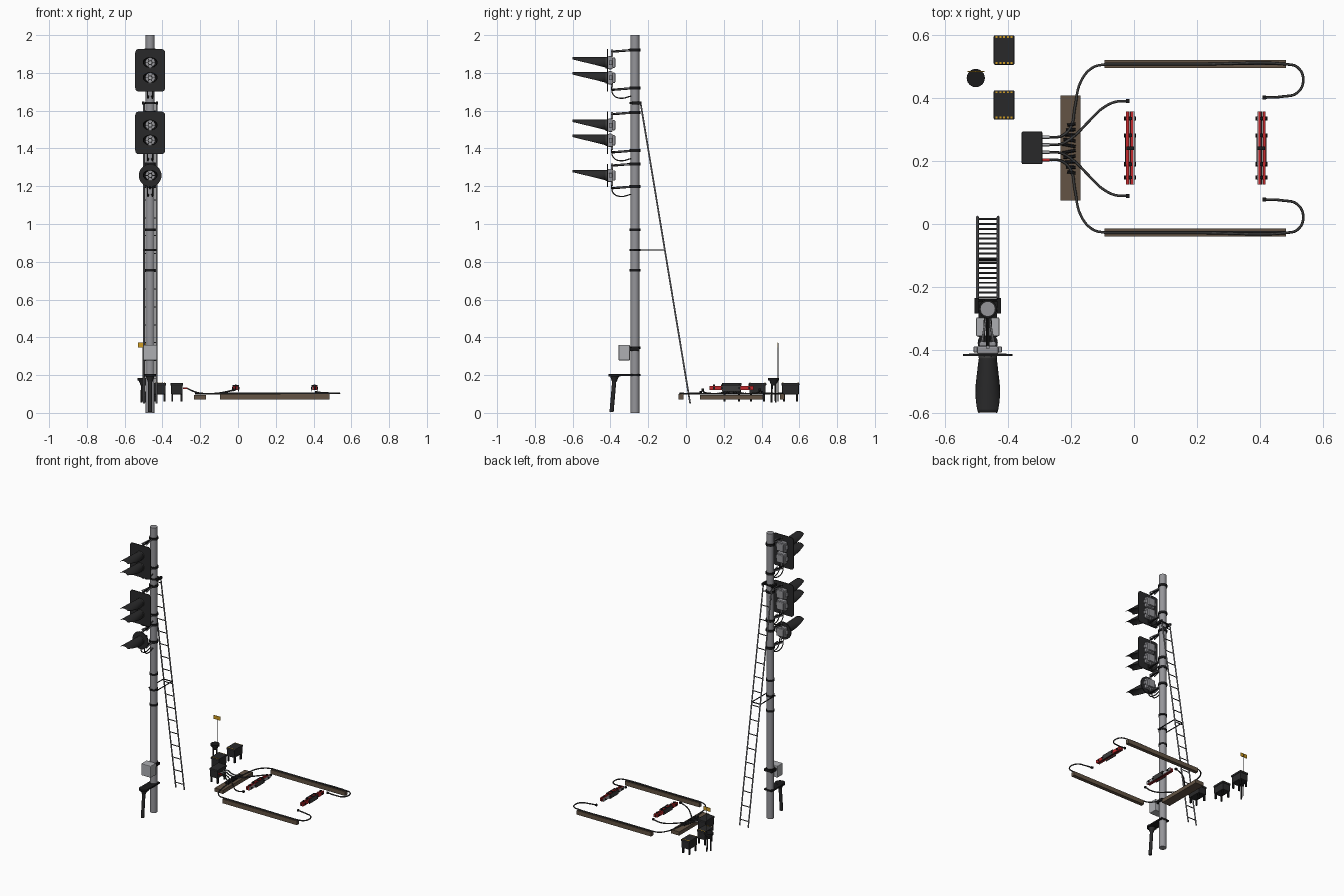
import bpy, bmesh, math
from mathutils import Vector

if "Cube" in bpy.data.objects:
    bpy.data.objects.remove(bpy.data.objects["Cube"])

def mat(name, r, g, b):
    m = bpy.data.materials.new(name)
    m.diffuse_color = (r, g, b, 1)
    m.use_nodes = True
    m.node_tree.nodes["Principled BSDF"].inputs["Base Color"].default_value = m.diffuse_color
    return m

GREY = mat("mast grey", .30, .30, .32)
LIGHT = mat("light grey", .42, .43, .45)
DARK = mat("dark grey", .022, .022, .023)
BLACK = mat("black", .010, .010, .011)
CABLE = mat("cable grey", .045, .045, .045)
BROWN = mat("timber brown", .125, .088, .058)
RED = mat("red", .55, .022, .025)
YELLOW = mat("yellow", .62, .33, .015)

def finish(name, bm, m, smooth=False):
    bmesh.ops.recalc_face_normals(bm, faces=bm.faces)
    me = bpy.data.meshes.new(name)
    bm.to_mesh(me)
    bm.free()
    ob = bpy.data.objects.new(name, me)
    bpy.context.collection.objects.link(ob)
    me.materials.append(m)
    if smooth:
        bpy.ops.object.select_all(action='DESELECT')
        ob.select_set(True)
        bpy.context.view_layer.objects.active = ob
        bpy.ops.object.shade_smooth_by_angle(angle=math.radians(40))
    return ob

def box(name, x0, x1, y0, y1, z0, z1, m, bevel=0):
    bm = bmesh.new()
    bmesh.ops.create_cube(bm, size=1)
    for v in bm.verts:
        v.co = ((x0 + x1) / 2 + v.co.x * (x1 - x0), (y0 + y1) / 2 + v.co.y * (y1 - y0),
                (z0 + z1) / 2 + v.co.z * (z1 - z0))
    if bevel:
        bmesh.ops.bevel(bm, geom=bm.edges[:], offset=bevel, segments=2, affect='EDGES', profile=.5)
    return finish(name, bm, m)

def rod(name, a, b, r, m, r2=None, n=16):
    a, b = Vector(a), Vector(b)
    bm = bmesh.new()
    bmesh.ops.create_cone(bm, cap_ends=True, segments=n, radius1=r, radius2=r if r2 is None else r2,
                          depth=(b - a).length)
    q = Vector((0, 0, 1)).rotation_difference(b - a)
    for v in bm.verts:
        v.co = q @ v.co + (a + b) / 2
    return finish(name, bm, m, n > 8)

def tube(name, pts, r, m):
    cu = bpy.data.curves.new(name, 'CURVE')
    cu.dimensions = '3D'
    cu.bevel_depth, cu.bevel_resolution, cu.resolution_u = r, 1, 6
    cu.use_fill_caps = True
    s = cu.splines.new('BEZIER')
    s.bezier_points.add(len(pts) - 1)
    for bp, p in zip(s.bezier_points, pts):
        bp.co = p
        bp.handle_left_type = bp.handle_right_type = 'AUTO'
    cu.materials.append(m)
    ob = bpy.data.objects.new(name, cu)
    bpy.context.collection.objects.link(ob)
    bpy.ops.object.select_all(action='DESELECT')
    ob.select_set(True)
    bpy.context.view_layer.objects.active = ob
    bpy.ops.object.convert(target='MESH')

MX, MY = -.465, -.27

# Mast and its bands
rod("mast", (MX, MY, 0), (MX, MY, 2), .024, GREY, n=24)
for z in (.2, .345, .755, .862, .97, 1.64):
    rod("mast_band", (MX, MY, z - .006), (MX, MY, z + .006), .028, BLACK, n=24)

# Signal heads
def visor(c):
    bm = bmesh.new()
    rows, N, K = [], 14, 16
    for i in range(N + 1):
        t = i / N
        r = .028 + .021 * t
        zc = c + .03 - r
        edge = c - .027 + .046 * t
        am = math.acos(max(-1, min(1, (edge - zc) / r)))
        rows.append([bm.verts.new((MX + r * math.sin(a), -.42 - .18 * t, zc + r * math.cos(a)))
                     for a in (am * (2 * k / K - 1) for k in range(K + 1))])
    for p, q in zip(rows, rows[1:]):
        for k in range(K):
            bm.faces.new((p[k], p[k + 1], q[k + 1], q[k]))
    ob = finish("visor", bm, DARK, True)
    md = ob.modifiers.new("thickness", 'SOLIDIFY')
    md.thickness = .0025

def lamp(c):
    visor(c)
    rod("lens_bezel", (MX, -.417, c), (MX, -.426, c), .03, CABLE, n=24)
    rod("lens", (MX, -.42, c), (MX, -.429, c), .025, GREY, n=24)
    for k in range(6):
        a = k * math.pi / 3
        d = Vector((math.cos(a), 0, math.sin(a)))
        o = Vector((MX, -.43, c))
        rod("lens_spoke", o + d * .01, o + d * .025, .0018, DARK, n=6)
    rod("lens_ring", (MX, -.42, c), (MX, -.431, c), .013, DARK)
    rod("lens_centre", (MX, -.42, c), (MX, -.433, c), .008, LIGHT)
    # Rear housing with lid and latches
    box("lamp_housing", MX - .034, MX + .034, -.414, -.388, c - .035, c + .035, GREY, .006)
    box("housing_lid", MX - .027, MX + .027, -.39, -.374, c - .027, c + .027, GREY, .005)
    for s in (-1, 1):
        box("housing_latch", MX + s * .038 - .007, MX + s * .038 + .007, -.408, -.39,
            c - .012, c + .012, GREY, .002)

def mount(top, low, cable):
    for z, e in ((top, -.03), (low, .03)):
        rod("bracket_pin", (MX, -.392, z + .006), (MX, -.392, z + e), .006, GREY, n=10)
        rod("bracket_arm", (MX, -.396, z - .006), (MX, MY, z + .004), .006, BLACK, n=8)
        rod("bracket_band", (MX, MY, z - .005), (MX, MY, z + .011), .029, BLACK, n=24)
        for s in (-1, 1):
            rod("bracket_brace", (MX + s * .018, -.375, z - .003), (MX + s * .005, -.30, z), .004, GREY, n=6)
    for s in (-1, 1):
        tube("lamp_cable", [(MX + s * .014, -.395, cable + .06), (MX + s * .014, -.385, cable + .018),
                            (MX + s * .012, -.35, cable), (MX + s * .008, -.288, cable + .012)], .0035, CABLE)

def board(zl, zh, w=.079, r=.018):
    bm = bmesh.new()
    vs = []
    for k, (sx, z) in enumerate(((1, zh - r), (-1, zh - r), (-1, zl + r), (1, zl + r))):
        for j in range(6):
            a = math.pi / 2 * (k + j / 5)
            vs.append(bm.verts.new((MX + sx * (w - r) + r * math.cos(a), -.419, z + r * math.sin(a))))
    f = bm.faces.new(vs)
    g = bmesh.ops.extrude_face_region(bm, geom=[f])['geom']
    bmesh.ops.translate(bm, vec=(0, .005, 0), verts=[v for v in g if isinstance(v, bmesh.types.BMVert)])
    finish("backboard", bm, DARK)

for top in (1.926, 1.595):
    board(top - .225, top)
    lamp(top - .072)
    lamp(top - .152)
    mount(top - .008, top - .21, top - .26)
rod("round_backboard", (MX, -.419, 1.257), (MX, -.412, 1.257), .06, DARK, n=32)
lamp(1.257)
mount(1.315, 1.195, 1.146)

# Ladder
def lad(x, t):
    return Vector((x, -.24 + .262 * t, 1.638 - 1.588 * t))
for s in (-1, 1):
    x = MX + s * .033
    rod("ladder_rail", lad(x, 0), lad(x, 1), .0045, GREY, n=8)
    rod("ladder_stay", (MX + s * .033, -.11, .862), (MX + s * .033, -.275, .862), .0035, BLACK, n=6)
    box("ladder_clamp", MX + s * .036 - .006, MX + s * .036 + .006, -.285, -.235, 1.632, 1.648, BLACK)
for i in range(17):
    t = .025 + i * .0594
    rod("ladder_rung", lad(MX - .033, t), lad(MX + .033, t), .003, CABLE, n=6)
for y in (-.275, -.115):
    rod("ladder_stay_bar", (MX - .036, y, .862), (MX + .036, y, .862), .0035, BLACK, n=6)
rod("ladder_top_bar", (MX - .036, -.243, 1.64), (MX + .036, -.243, 1.64), .004, BLACK, n=6)

# Junction box and cable funnel on the mast
box("junction_box", MX - .037, MX + .037, -.357, -.297, .278, .36, LIGHT, .004)
box("junction_bracket", MX - .03, MX + .03, -.3, -.245, .328, .345, BLACK)
rod("funnel_cap", (MX, -.378, .193), (MX, -.378, .206), .032, BLACK, n=20)
rod("funnel_cone", (MX, -.38, .165), (MX, -.378, .195), .012, DARK, .024)
rod("funnel_pipe", (MX, -.394, .005), (MX, -.379, .18), .011, DARK)
box("funnel_bracket", MX - .03, MX + .03, -.36, -.245, .195, .205, BLACK)

# Pedestal with a warning plate
PX, PY = -.503, .464
rod("pedestal_top", (PX, PY, .172), (PX, PY, .186), .029, BLACK, n=24)
rod("pedestal_neck", (PX, PY, .145), (PX, PY, .173), .012, DARK, .024)
for s in (-1, 1):
    rod("pedestal_leg", (PX + s * .008, PY + s * .011, .055), (PX + s * .006, PY + s * .009, .17), .005, DARK, n=8)
rod("sign_wire", (PX, .487, .06), (PX, .487, .37), .0015, CABLE, n=6)
box("warning_plate", PX - .027, PX + .027, .484, .487, .346, .372, YELLOW)

# Trackside equipment cases
def case(x0, y0, y1, stripes):
    x1 = x0 + .066
    box("case_body", x0 + .003, x1 - .003, y0 + .003, y1 - .003, .098, .148, DARK, .003)
    box("case_lid", x0, x1, y0, y1, .144, .159, DARK, .004)
    for x in (x0 + .004, x1 - .014):
        for y in (y0 + .008, y1 - .018):
            box("case_leg", x, x + .01, y, y + .01, .06, .1, BLACK)
    if stripes:
        for y in (y0 + .003, y1 - .009):
            for i in range(5):
                x = x0 + .006 + i * .012
                box("hazard_stripe", x, x + .006, y, y + .006, .158, .1598, YELLOW)
case(-.446, .506, .6, True)
case(-.446, .332, .425, True)
case(-.357, .19, .294, False)

# Timbers
box("cross_timber", -.233, -.17, .075, .408, .07, .096, BROWN)
for y in (.509, -.027):
    box("long_timber", -.094, .484, y - .0125, y + .0125, .07, .099, BROWN)
    box("timber_channel", -.09, .48, y - .004, y + .004, .098, .103, BLACK)

# Cables from the case, mirrored about the track middle
MID = .24
for s in (-1, 1):
    def P(x, d, z):
        return (x, MID + s * d, z)
    for d, m in ((.012, LIGHT), (.036, RED if s < 0 else LIGHT)):
        rod("case_plug", P(-.292, d, .13), P(-.268, d, .13), .005, m, n=10)
    tube("outer_cable", [P(-.27, .036, .13), P(-.23, .04, .112), P(-.2, .07, .102), P(-.188, .13, .101),
                         P(-.168, .215, .101), P(-.13, .258, .101), P(-.09, .268, .103)], .0042, CABLE)
    tube("timber_cable", [P(-.09, .268, .103), P(.2, .268, .103), P(.484, .268, .103), P(.52, .258, .103),
                          P(.538, .22, .103), P(.52, .178, .104), P(.47, .165, .106), P(.412, .162, .11)],
         .0042, CABLE)
    tube("inner_cable", [P(-.27, .012, .13), P(-.23, .015, .112), P(-.19, .04, .103), P(-.14, .09, .102),
                         P(-.1, .128, .105), P(-.06, .148, .112), P(-.02, .151, .122)], .0042, CABLE)
    box("rail_plug", -.026, -.014, MID + s * .151 - .006, MID + s * .151 + .006, .116, .128, BLACK)
    box("rail_plug", .408, .42, MID + s * .162 - .006, MID + s * .162 + .006, .104, .116, BLACK)
    for k in range(5):  # cable ties fanned over the cross timber
        rod("cable_tie", P(-.228 + k * .004, .014 + k * .015, .102), P(-.186, .006 + k * .018, .102), .005, BLACK, n=6)

# Red rail joint bars with clamps
for x, s in ((-.012, 1), (.405, -1)):
    for o, w, m, z in ((-.009, .0045, RED, .142), (.0, .003, BLACK, .132), (.005, .0035, RED, .142),
                       (.011, .002, LIGHT, .14)):
        c = x + s * o
        box("joint_bar", c - w, c + w, .125, .357, .12, z, m)
    for y in (.148, .19, .282, .335):
        rod("joint_clamp", (x - .019, y, .131), (x + .019, y, .131), .0065, BLACK, n=8)
        box("clamp_nut", x - .005, x + .005, y - .005, y + .005, .138, .15, BLACK)
    for e in (-1, 1):
        c = x + e * .0145
        box("joint_plate", c - .0015, c + .0015, .19, .288, .114, .147, CABLE)
    box("joint_middle", x - .012, x + .012, .236, .246, .12, .147, BLACK)
